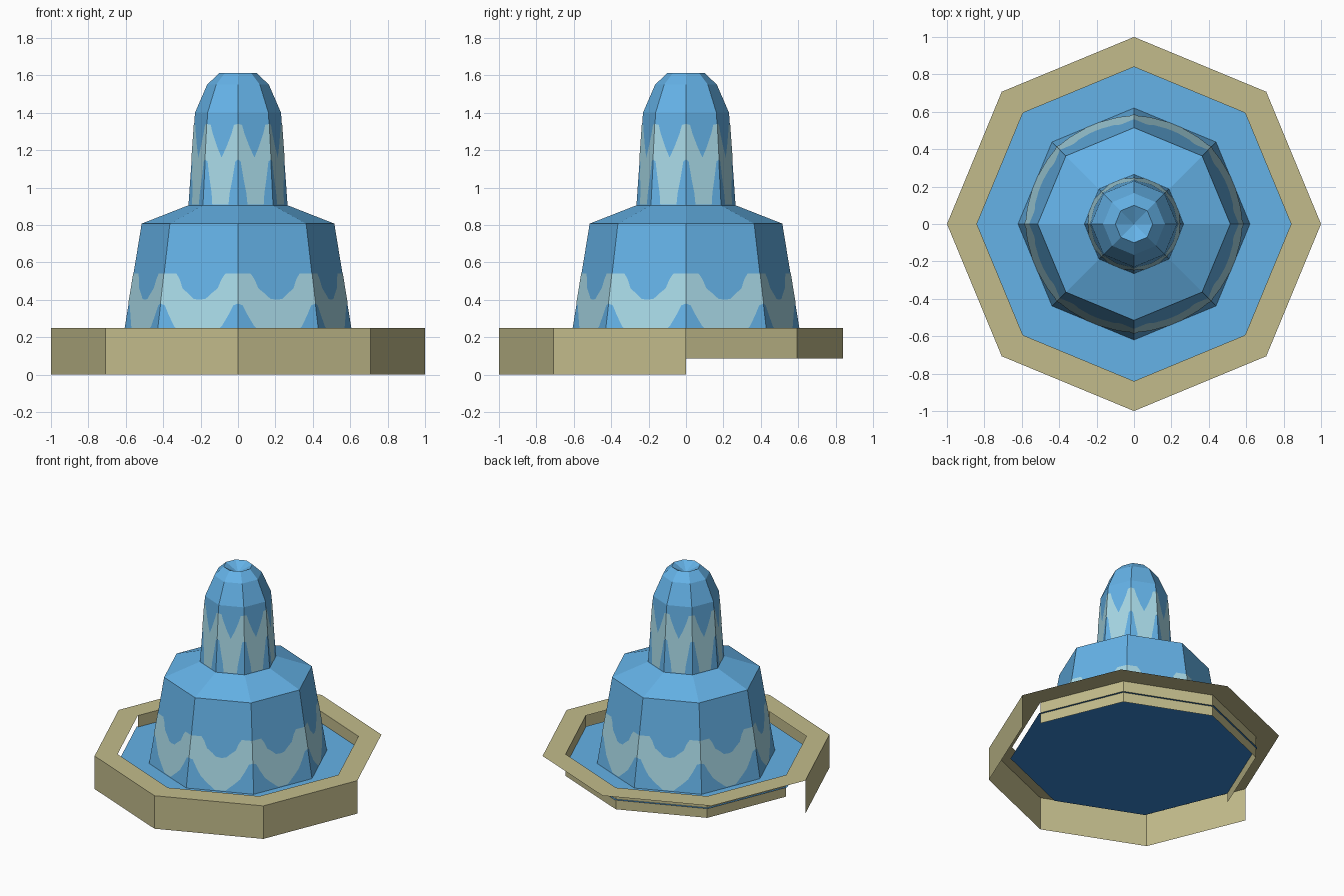
import bpy
from math import cos, sin, pi
from mathutils import Vector

old = bpy.data.objects.get("Cube")
if old:
    bpy.data.objects.remove(old, do_unlink=True)

SIDES = 8
RIM_Z = 0.25
WATER_Z = 0.163


def material(name, rgb):
    mat = bpy.data.materials.new(name)
    mat.use_nodes = True
    mat.diffuse_color = (*rgb, 1)
    mat.node_tree.nodes["Principled BSDF"].inputs["Base Color"].default_value = (*rgb, 1)
    return mat


stone = material("sandstone", (0.54, 0.50, 0.26))
water = material("water_blue", (0.13, 0.45, 0.81))
deep = material("deep_blue", (0.04, 0.24, 0.64))
foam = material("pale_foam", (0.39, 0.69, 0.79))


def corner(i, r, z):
    a = 2 * pi * i / SIDES
    return Vector((r * cos(a), r * sin(a), z))


def make(name, verts, faces, mat):
    mesh = bpy.data.meshes.new(name)
    mesh.from_pydata(verts, [], faces)
    mesh.materials.append(mat)
    mesh.update()
    obj = bpy.data.objects.new(name, mesh)
    bpy.context.collection.objects.link(obj)
    return obj


def band(name, profile, mat, sides=range(SIDES)):
    """Sweep a (radius, height) profile around the chosen octagon sides."""
    verts, faces = [], []
    for i in sides:
        for (r0, z0), (r1, z1) in zip(profile, profile[1:]):
            n = len(verts)
            quad = [corner(i, r0, z0), corner(i + 1, r0, z0),
                    corner(i + 1, r1, z1), corner(i, r1, z1)]
            if r1 == 0:
                quad.pop()
            verts += quad
            faces.append(list(range(n, n + len(quad))))
    return make(name, verts, faces, mat)


# Basin: flat rim, outer wall on the front half, inner wall on the back half
band("basin_rim", [(1, RIM_Z), (0.84, RIM_Z)], stone)
band("basin_outer_wall", [(1, 0), (1, RIM_Z)], stone, range(4, 8))
band("basin_inner_wall", [(0.84, RIM_Z), (0.84, 0.086)], stone, range(4))

# Pool: bright surface above, deep colour beneath, just past the inner wall
POOL = list(range(SIDES))
make("pool_water", [corner(i, 0.85, WATER_Z) for i in POOL], [POOL], water)
make("pool_underside", [corner(i, 0.85, WATER_Z - 0.003) for i in POOL], [POOL[::-1]], deep)

# Stepped water column with a hollow tip
LOWER = [(0.62, WATER_Z), (0.515, 0.807)]
UPPER = [(0.265, 0.905), (0.23, 1.4)]
band("water_column", LOWER + UPPER + [(0.165, 1.55), (0.1, 1.612), (0, 1.56)], water)


def foam_band(name, tier, top, bottom):
    """Wavy foam plates; top and bottom are (position, height) from corner to side middle."""
    (r0, z0), (r1, z1) = tier
    verts, faces = [], []

    def point(i, u, z):
        r = r0 + (r1 - r0) * (z - z0) / (z1 - z0) + 0.002
        return corner(i, r, z).lerp(corner(i + 1, r, z), u)

    for i in range(SIDES):
        for flip in (False, True):
            outline = bottom + top[::-1]
            pts = [point(i, 1 - u if flip else u, z) for u, z in outline]
            n = len(verts)
            verts += pts[::-1] if flip else pts
            faces.append(list(range(n, n + len(pts))))
    return make(name, verts, faces, foam)


# Foam waves: crests at the corners, troughs at the side middles
foam_band("lower_foam", LOWER,
          [(0, 0.54), (0.17, 0.54), (0.22, 0.51), (0.27, 0.46), (0.36, 0.43), (0.42, 0.405), (0.5, 0.40)],
          [(0, 0.38), (0.06, 0.37), (0.12, 0.32), (0.2, 0.26), (0.28, 0.225), (0.42, 0.17), (0.5, 0.17)])
foam_band("upper_foam", UPPER,
          [(0, 1.34), (0.13, 1.335), (0.2, 1.29), (0.35, 1.22), (0.5, 1.16)],
          [(0, 1.15), (0.08, 1.14), (0.16, 1.05), (0.24, 0.97), (0.27, 0.91), (0.5, 0.91)])
